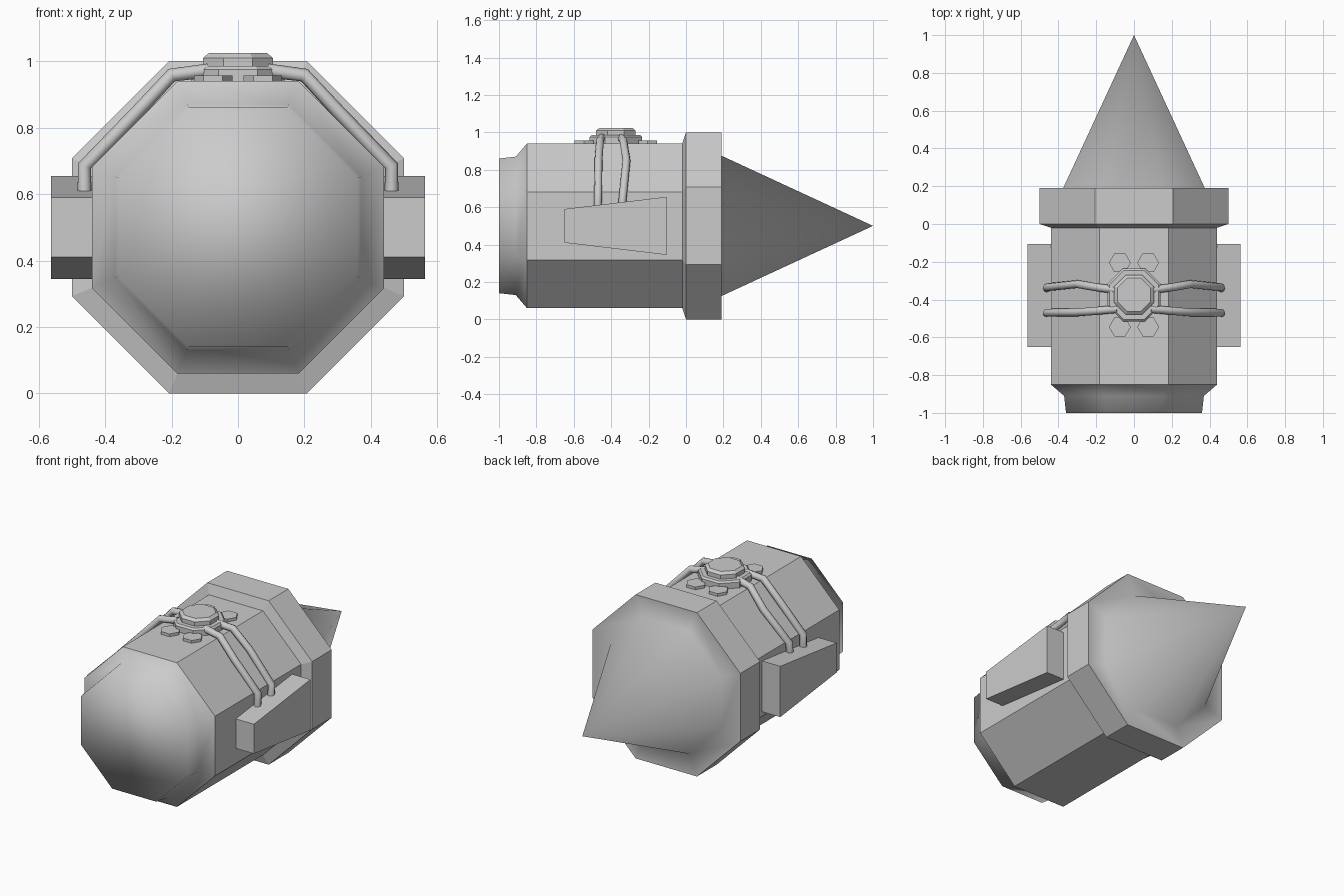
import bpy, bmesh, math
from mathutils import Matrix

if "Cube" in bpy.data.objects:
    bpy.data.objects.remove(bpy.data.objects["Cube"])

CZ = 0.5   # height of the hull axis


def finish(name, bm, smooth=False):
    bmesh.ops.recalc_face_normals(bm, faces=bm.faces)
    for f in bm.faces:
        f.smooth = smooth
    me = bpy.data.meshes.new(name)
    bm.to_mesh(me)
    bm.free()
    ob = bpy.data.objects.new(name, me)
    bpy.context.collection.objects.link(ob)
    return ob


def loft(name, profile, axis='Y', at=(0, 0, CZ), sides=8, smooth=False,
         cap_start=False, cap_end=False, turn=0.5):
    """Stack regular polygons given as (position, apothem) along an axis."""
    bm = bmesh.new()
    rings = []
    for p, ap in profile:
        r = ap / math.cos(math.pi / sides)
        ring = []
        for i in range(1 if ap == 0 else sides):
            a = (i + turn) * 2 * math.pi / sides
            u, v = r * math.cos(a), r * math.sin(a)
            co = (u, p, v) if axis == 'Y' else (u, v, p)
            ring.append(bm.verts.new([c + o for c, o in zip(co, at)]))
        rings.append(ring)
    for a, b in zip(rings, rings[1:]):
        for i in range(sides):
            j = (i + 1) % sides
            if len(b) == 1:
                bm.faces.new((a[i], a[j], b[0]))
            else:
                bm.faces.new((a[i], a[j], b[j], b[i]))
    if cap_start:
        bm.faces.new(rings[0])
    if cap_end:
        bm.faces.new(rings[-1])
    return finish(name, bm, smooth)


# Octagonal hull: smooth front cap, faceted body with rear collar, smooth tail cone
loft("front_cap", [(-1, 0.36), (-0.91, 0.37), (-0.85, 0.44)], smooth=True, cap_start=True)
loft("hull_body", [(-0.85, 0.44), (-0.02, 0.44), (0, 0.5), (0.19, 0.5)])
loft("tail_cone", [(0.19, 0.5), (0.19, 0.375), (1, 0)], smooth=True)

# Top hatch: base plate and bevelled lid
HY = -0.375
loft("hatch_plate", [(0.93, 0.14), (0.975, 0.14), (0.985, 0.13)], axis='Z', at=(0, HY, 0),
     cap_start=True, cap_end=True)
loft("hatch_lid", [(0.97, 0.105), (1.01, 0.105), (1.024, 0.088)], axis='Z', at=(0, HY, 0),
     cap_start=True, cap_end=True)

# Hexagonal bolts around the hatch
for sx in (-1, 1):
    for sy in (-1, 1):
        loft("hatch_bolt", [(0.93, 0.05), (0.957, 0.05)], axis='Z', sides=6, turn=0,
             at=(sx * 0.075, HY + sy * 0.17, 0), cap_start=True, cap_end=True)

# Tapered side pods and the pairs of hoses running to them
hoses = {
    "rear_hose": [(0.09, -0.35, 0.972), (0.2, -0.335, 0.958), (0.3, -0.318, 0.85),
                  (0.462, -0.335, 0.685), (0.462, -0.343, 0.6)],
    "front_hose": [(0.09, -0.45, 0.972), (0.2, -0.46, 0.958), (0.3, -0.468, 0.85),
                   (0.462, -0.47, 0.685), (0.462, -0.472, 0.6)],
}
for s, side in ((-1, "left"), (1, "right")):
    bm = bmesh.new()
    outline = [(-0.65, -0.09), (-0.105, -0.155), (-0.105, 0.155), (-0.65, 0.09)]
    face = bm.faces.new([bm.verts.new((s * 0.42, y, CZ + z)) for y, z in outline])
    ext = bmesh.ops.extrude_face_region(bm, geom=[face], use_keep_orig=True)
    for v in ext["geom"]:
        if isinstance(v, bmesh.types.BMVert):
            v.co.x = s * 0.563
    finish(side + "_pod", bm)

    for name, pts in hoses.items():
        cu = bpy.data.curves.new(side + "_" + name, 'CURVE')
        cu.dimensions = '3D'
        cu.bevel_depth = 0.021
        cu.bevel_resolution = 2
        cu.use_fill_caps = True
        sp = cu.splines.new('POLY')
        sp.points.add(len(pts) - 1)
        for p, (x, y, z) in zip(sp.points, pts):
            p.co = (s * x, y, z, 1)
        bpy.context.collection.objects.link(bpy.data.objects.new(side + "_" + name, cu))
